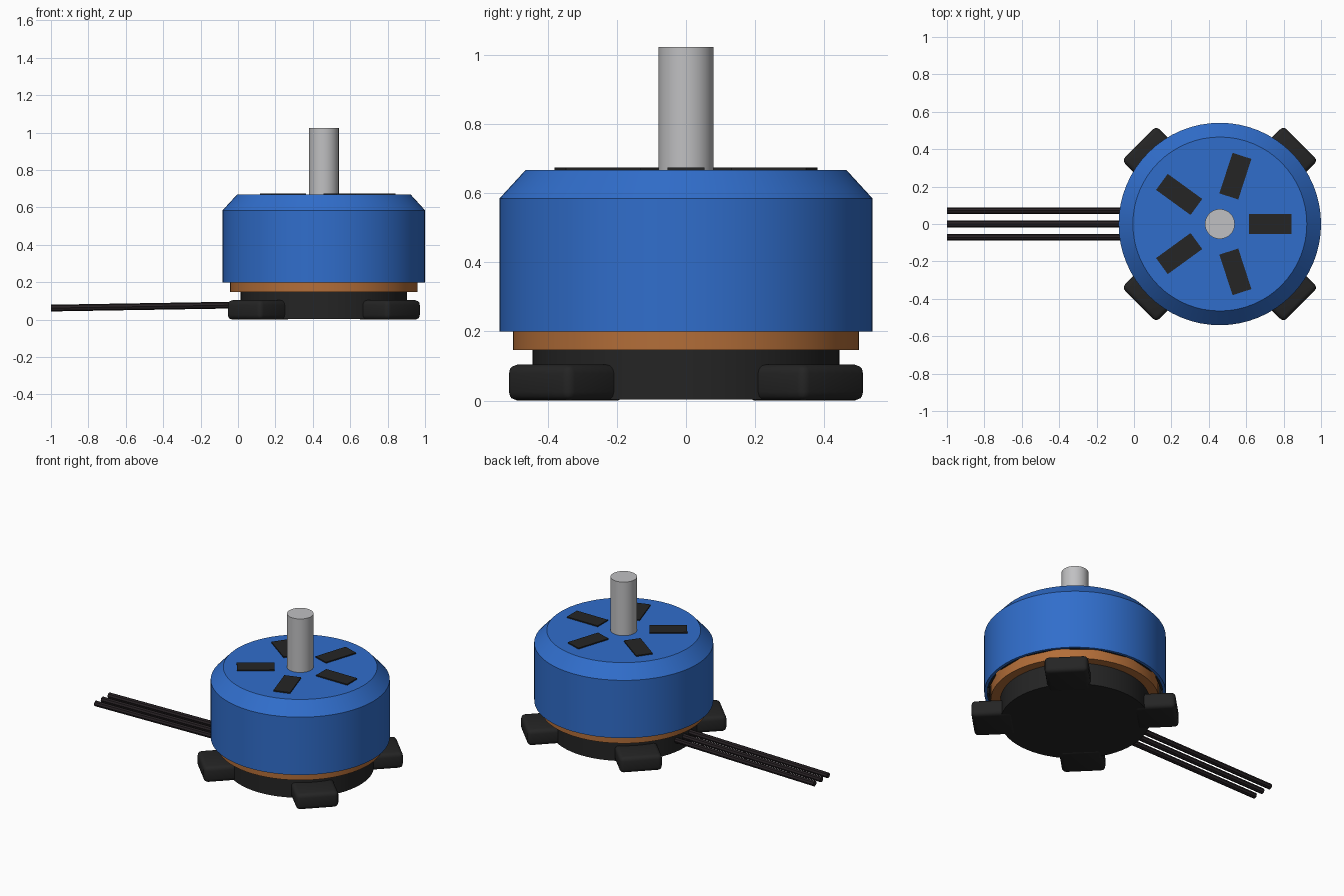
import bpy, bmesh, math
from mathutils import Matrix, Vector

cube = bpy.data.objects.get("Cube")
if cube:
    bpy.data.objects.remove(cube, do_unlink=True)

CX = 0.459  # motor axis


def material(name, rgb, rough=0.5):
    m = bpy.data.materials.new(name)
    m.use_nodes = True
    m.diffuse_color = (*rgb, 1)
    bsdf = m.node_tree.nodes["Principled BSDF"]
    bsdf.inputs["Base Color"].default_value = (*rgb, 1)
    bsdf.inputs["Roughness"].default_value = rough
    return m


blue = material("anodised blue", (0.03, 0.155, 0.6))
black = material("matt black", (0.018, 0.018, 0.018))
copper = material("copper", (0.45, 0.155, 0.04))
steel = material("steel", (0.53, 0.53, 0.54))
rubber = material("wire black", (0.02, 0.015, 0.017))


def finish(bm, name, mat, smooth=True):
    bmesh.ops.recalc_face_normals(bm, faces=bm.faces)
    mesh = bpy.data.meshes.new(name)
    bm.to_mesh(mesh)
    bm.free()
    mesh.materials.append(mat)
    ob = bpy.data.objects.new(name, mesh)
    bpy.context.collection.objects.link(ob)
    if smooth:
        bpy.ops.object.select_all(action="DESELECT")
        ob.select_set(True)
        bpy.context.view_layer.objects.active = ob
        bpy.ops.object.shade_smooth_by_angle(angle=math.radians(30))
    return ob


def lathe(name, profile, mat, segments=64):
    """Turn a closed (radius, z) outline about the motor axis."""
    bm = bmesh.new()
    vs = [bm.verts.new((r, 0, z)) for r, z in profile]
    edges = [bm.edges.new((vs[i], vs[(i + 1) % len(vs)])) for i in range(len(vs))]
    bmesh.ops.spin(bm, geom=vs + edges, cent=(0, 0, 0), axis=(0, 0, 1),
                   angle=math.tau, steps=segments)
    bmesh.ops.remove_doubles(bm, verts=bm.verts, dist=1e-5)
    bmesh.ops.dissolve_degenerate(bm, edges=bm.edges, dist=1e-5)
    # Drop the edges and faces left on the axis
    loose = [e for e in bm.edges if not e.link_faces]
    bmesh.ops.delete(bm, geom=loose, context="EDGES")
    bmesh.ops.translate(bm, verts=bm.verts, vec=(CX, 0, 0))
    return finish(bm, name, mat)


def disc(name, radius, bottom, top, mat, segments=64):
    bm = bmesh.new()
    bmesh.ops.create_cone(bm, cap_ends=True, segments=segments, radius1=radius,
                          radius2=radius, depth=top - bottom,
                          matrix=Matrix.Translation((CX, 0, (top + bottom) / 2)))
    return finish(bm, name, mat)


def radial_box(name, inner, outer, width, bottom, top, angle, mat, bevel=0):
    """Box lying along a spoke of the motor."""
    bm = bmesh.new()
    size = Matrix.Diagonal((outer - inner, width, top - bottom, 1))
    place = Matrix.Translation(((inner + outer) / 2, 0, (bottom + top) / 2))
    spin = Matrix.Translation((CX, 0, 0)) @ Matrix.Rotation(angle, 4, "Z")
    bmesh.ops.create_cube(bm, size=1, matrix=spin @ place @ size)
    if bevel:
        bmesh.ops.bevel(bm, geom=bm.edges[:], offset=bevel, segments=3,
                        profile=0.5, affect="EDGES")
    return finish(bm, name, mat, smooth=bevel > 0)


# Base, stator and shaft
disc("base", 0.445, 0.003, 0.15, black)
disc("stator", 0.502, 0.147, 0.5, copper)
disc("shaft", 0.08, 0.5, 1.025, steel, 32)

# Hollow bell with a chamfered shoulder
lathe("bell", [(0, 0.668), (0.465, 0.668), (0.541, 0.585), (0.541, 0.2),
               (0.523, 0.2), (0.523, 0.56), (0, 0.56)], blue)

# Magnets inside the bell wall
MAGNETS = 14
for i in range(MAGNETS):
    radial_box(f"magnet_{i + 1}", 0.506, 0.526, 0.17, 0.205, 0.5,
               math.tau * i / MAGNETS, black)

# Vent slots on the bell top
for i in range(5):
    radial_box(f"vent_slot_{i + 1}", 0.155, 0.383, 0.106, 0.667, 0.6755,
               math.tau * i / 5, black)

# Mounting feet
for i in range(4):
    radial_box(f"mounting_foot_{i + 1}", 0.36, 0.611, 0.26, 0, 0.104,
               math.tau * (i + 0.5) / 4, black, bevel=0.025)

# Three phase wires, dropping slightly away from the motor
for i in (-1, 0, 1):
    start, end = Vector((-1, 0.071 * i, 0.062)), Vector((0.1, 0.071 * i, 0.08))
    along = end - start
    turn = along.to_track_quat("Z", "Y").to_matrix().to_4x4()
    bm = bmesh.new()
    bmesh.ops.create_cone(bm, cap_ends=True, segments=8, radius1=0.018, radius2=0.018,
                          depth=along.length,
                          matrix=Matrix.Translation((start + end) / 2) @ turn)
    finish(bm, f"wire_{i + 2}", rubber, smooth=False)
